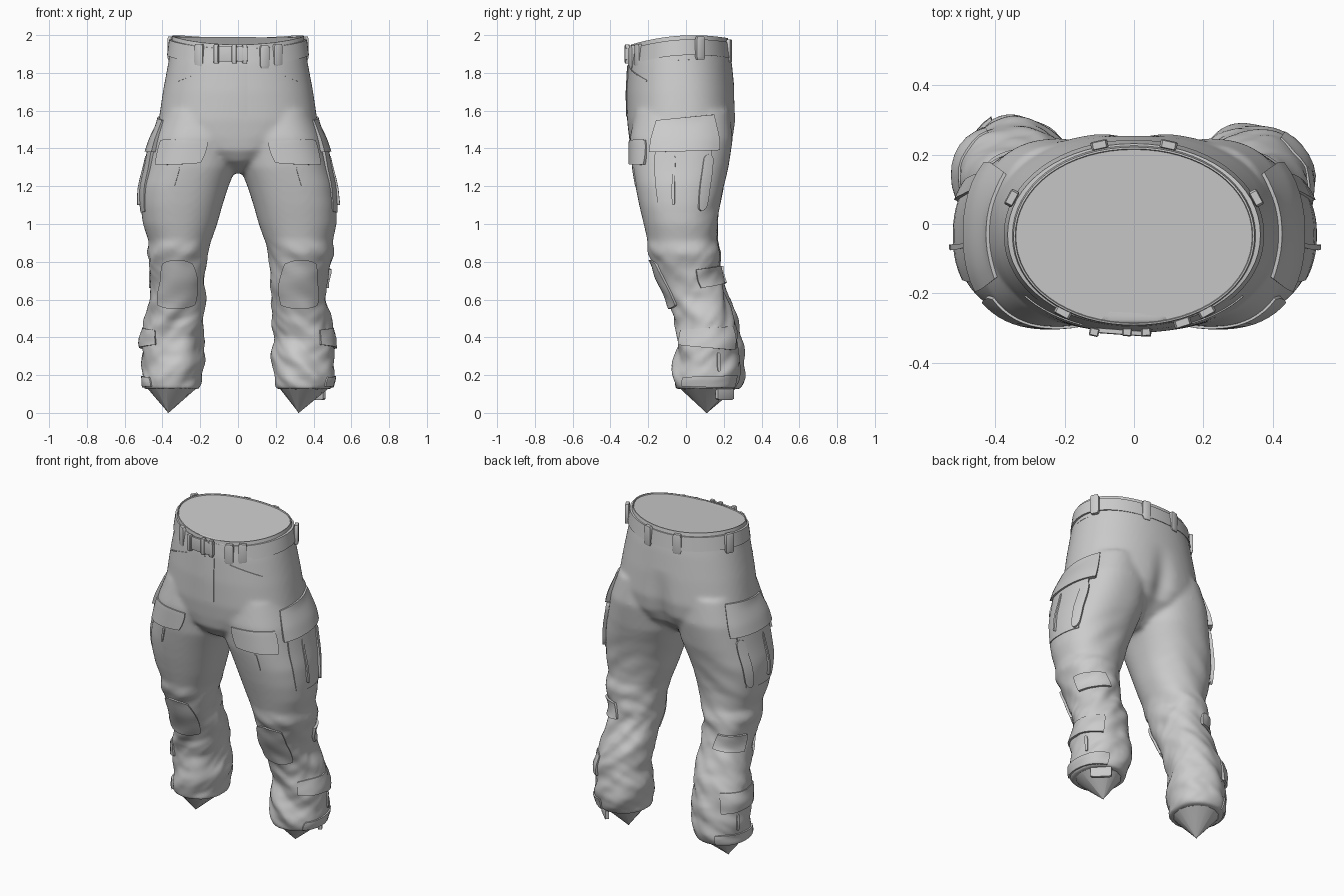
import bpy, bmesh, math
from mathutils import Vector, noise
from mathutils.bvhtree import BVHTree

if "Cube" in bpy.data.objects:
    bpy.data.objects.remove(bpy.data.objects["Cube"])

grey = bpy.data.materials.new("grey cloth")
grey.diffuse_color = (0.6, 0.6, 0.6, 1)
grey.use_nodes = True
grey.node_tree.nodes["Principled BSDF"].inputs["Base Color"].default_value = grey.diffuse_color


def finish(bm, name, angle=35):
    bmesh.ops.recalc_face_normals(bm, faces=bm.faces)
    me = bpy.data.meshes.new(name)
    bm.to_mesh(me)
    bm.free()
    ob = bpy.data.objects.new(name, me)
    bpy.context.collection.objects.link(ob)
    me.materials.append(grey)
    bpy.ops.object.select_all(action='DESELECT')
    ob.select_set(True)
    bpy.context.view_layer.objects.active = ob
    bpy.ops.object.shade_smooth_by_angle(angle=math.radians(angle))
    return ob


def dip(y):
    """The waist sits lower at the front."""
    return -.45 * (y - .04) ** 2


def ring(z, x0, x1, y0, y1, e=2.3, n=48, waist=False):
    """Superellipse cross-section."""
    pts = []
    for i in range(n):
        a = 2 * math.pi * i / n
        c, s = math.cos(a), math.sin(a)
        x = (x0 + x1) / 2 + (x1 - x0) / 2 * math.copysign(abs(c) ** (2 / e), c)
        y = (y0 + y1) / 2 + (y1 - y0) / 2 * math.copysign(abs(s) ** (2 / e), s)
        pts.append(Vector((x, y, z + (dip(y) if waist else 0))))
    return pts


def loft(bm, rings, caps=True, closed=False):
    loops = [[bm.verts.new(p) for p in r] for r in rings]
    pairs = list(zip(loops, loops[1:])) + ([(loops[-1], loops[0])] if closed else [])
    for a, b in pairs:
        for i in range(len(a)):
            j = (i + 1) % len(a)
            bm.faces.new((a[i], a[j], b[j], b[i]))
    if caps:
        bm.faces.new(loops[0])
        bm.faces.new(loops[-1])


# leg sections: z, inner x, outer x, front y, back y
LEG = [(1.60, .02, .395, -.27, .23), (1.45, -.01, .452, -.298, .248), (1.3, .01, .486, -.286, .225),
       (1.2, .05, .513, -.268, .20), (1.1, .082, .52, -.248, .18), (1.0, .11, .513, -.224, .168),
       (.9, .145, .485, -.20, .165), (.86, .155, .497, -.207, .182), (.8, .168, .49, -.175, .178),
       (.7, .172, .46, -.143, .19), (.6, .176, .472, -.093, .225), (.5, .178, .493, -.054, .26),
       (.4, .184, .514, -.034, .275), (.3, .176, .508, -.052, .292), (.2, .186, .508, -.062, .298),
       (.125, .20, .50, -.048, .268)]
# hip sections: z, half width, front y, back y, squareness
HIP = [(1.95, .352, -.292, .227, 2.1), (1.85, .37, -.306, .243, 2.15), (1.7, .398, -.314, .258, 2.2),
       (1.55, .42, -.312, .266, 2.3), (1.46, .41, -.302, .255, 2.3), (1.39, .31, -.29, .22, 2.2),
       (1.33, .17, -.25, .15, 2), (1.27, .05, -.14, .07, 2)]


def section(z, s):
    """Leg extents at a height; the two legs lean slightly differently."""
    for a, b in zip(LEG, LEG[1:]):
        if z >= b[0]:
            t = (z - b[0]) / (a[0] - b[0])
            x0, x1, f, k = [q + (p - q) * t for p, q in zip(a[1:], b[1:])]
            break
    else:
        x0, x1, f, k = LEG[-1][1:]
    d = (.02 if s < 0 else -.008) * min(1, max(0, (1 - z) / .7))
    x1 += s * .016 * max(0, 1 - abs(z - .88) / .28)
    return x0, x1, f + d, k + d


# trouser body: hips and both legs fused
bm = bmesh.new()
loft(bm, [ring(z, -h, h, f, b, e, 64) for z, h, f, b, e in HIP])
for s in (1, -1):
    rs = []
    for k in range(50):
        z = 1.6 - (1.6 - .125) * k / 49
        e = 2.1 + .25 * min(1, max(0, (z - .9) / .3))
        rs.append([Vector((p.x * s, p.y, p.z)) for p in ring(z, *section(z, s), e)])
    loft(bm, rs)
body = finish(bm, "trouser_body")
m = body.modifiers.new("fuse", 'REMESH')
m.mode, m.voxel_size, m.use_smooth_shade = 'VOXEL', 0.013, True
m = body.modifiers.new("soften", 'SMOOTH')
m.iterations, m.factor = 9, 0.5
bpy.ops.object.modifier_apply(modifier="fuse")
bpy.ops.object.modifier_apply(modifier="soften")

# cloth folds and seat cleft
me = body.data
normals = [v.normal.copy() for v in me.vertices]
for v, n in zip(me.vertices, normals):
    x, y, z = v.co
    s = 1 if x > 0 else -1
    x0, x1, f, b = section(z, s)
    a = math.atan2(y - (f + b) / 2, abs(x) - (x0 + x1) / 2)
    low = min(1, max(0, (.93 - z) / .12)) * min(1, max(0, (z - .12) / .05))
    c, sn = math.cos(a), math.sin(a)
    w = noise.noise(Vector((c + 5 * s, sn, z * 10 + 1.5 * c)))
    w += .3 * noise.noise(Vector((c * 1.5 + 9 * s, sn * 1.5, z * 20 - 3 * sn)))
    mid = max(0, 1 - abs(z - 1.02) / .3) * max(0, sn)
    pad = 1 - .9 * max(0, -sn) * max(0, 1 - abs(z - .68) / .18)
    d = .018 * low * w * pad + .007 * mid * w
    v.co += Vector((n.x, n.y, n.z * .3)) * d
    if y > 0 and 1.2 < z < 1.75:
        v.co.y -= .03 * math.exp(-(x / .06) ** 2) * max(0, 1 - abs(z - 1.45) / .28)
me.materials.clear()
me.materials.append(grey)
bpy.ops.object.shade_smooth_by_angle(angle=math.radians(50))
bm = bmesh.new()
bm.from_mesh(me)
tree = BVHTree.FromBMesh(bm)
bm.free()


def patch(name, corners, thick, rnd=0.0, n=12, upper=None):
    """Cloth panel on the leg; corners are (angle, z): 0 outward, -90 front, 90 back.
    Thickness runs from thick at the lower edge to upper at the top edge."""
    upper = thick if upper is None else upper
    for s in (1, -1):
        bm = bmesh.new()
        top, low = {}, {}
        (a0, z0), (a1, z1), (a2, z2), (a3, z3) = corners
        for i in range(n + 1):
            for j in range(n + 1):
                u, v = 2 * i / n - 1, 2 * j / n - 1
                p = u * (1 - rnd + rnd * math.sqrt(1 - v * v / 2))
                q = v * (1 - rnd + rnd * math.sqrt(1 - u * u / 2))
                p, q = (p + 1) / 2, (q + 1) / 2
                w = ((1 - p) * (1 - q), p * (1 - q), p * q, (1 - p) * q)
                a = math.radians(w[0] * a0 + w[1] * a1 + w[2] * a2 + w[3] * a3)
                z = w[0] * z0 + w[1] * z1 + w[2] * z2 + w[3] * z3
                x0, x1, f, b = section(z, s)
                c = Vector((s * (x0 + x1) / 2, (f + b) / 2, z))
                d = Vector((s * math.cos(a), math.sin(a), 0))
                hit = tree.ray_cast(c + d * .6, -d)[0] or c + d * .15
                top[i, j] = bm.verts.new(hit + d * (thick + (upper - thick) * q))
                if i in (0, n) or j in (0, n):
                    low[i, j] = bm.verts.new(hit - d * .008)
        for i in range(n):
            for j in range(n):
                bm.faces.new((top[i, j], top[i + 1, j], top[i + 1, j + 1], top[i, j + 1]))
            for e in (0, n):
                bm.faces.new((top[i, e], top[i + 1, e], low[i + 1, e], low[i, e]))
                bm.faces.new((top[e, i], top[e, i + 1], low[e, i + 1], low[e, i]))
        finish(bm, name + ("_right" if s > 0 else "_left"), 50)


# pockets
patch("front_pocket_flap", [(-101, 1.32), (-44, 1.31), (-44, 1.45), (-105, 1.44)], .018, .2, upper=.007)
patch("front_pocket_pleat", [(-77, 1.2), (-75, 1.2), (-73, 1.3), (-77, 1.3)], .006, .4, 4)
patch("cargo_pocket", [(-30, 1.06), (36, 1.06), (38, 1.42), (-32, 1.42)], .005, .12, upper=.018)
patch("cargo_pleat", [(-10, 1.10), (-6, 1.10), (-6, 1.36), (-9, 1.36)], .02, .3, 6)
patch("cargo_side_tube", [(24, 1.06), (38, 1.08), (40, 1.37), (27, 1.37)], .02, .5, 8)
patch("cargo_flap", [(-37, 1.38), (46, 1.39), (46, 1.58), (-36, 1.55)], .028, .03, upper=.01)
patch("calf_pocket_flap", [(-60, .36), (58, .33), (62, .46), (-58, .44)], .014, .1, upper=.006)
patch("calf_pleat", [(20, .22), (26, .22), (24, .32), (18, .32)], .008, .4, 6)

# knee pads and straps
patch("knee_pad", [(-134, .55), (-46, .55), (-60, .81), (-120, .81)], .014, .55, upper=.014)
patch("knee_strap", [(15, .66), (85, .69), (80, .78), (15, .76)], .015, .1)
patch("hem_strap", [(-50, .14), (70, .13), (70, .20), (-45, .19)], .01, .1)

# slanted pocket seams and fly
patch("slash_seam", [(-58, 1.755), (-98, 1.815), (-98, 1.82), (-58, 1.762)], .004, 0, 8)
bm = bmesh.new()
rows = []
for k in range(9):
    z = 1.57 + .27 * k / 8
    row = []
    for x, o in ((-.012, -.01), (-.012, .006), (.02, .006), (.05, .003), (.055, -.01)):
        h = tree.ray_cast(Vector((x, -1, z)), Vector((0, 1, 0)))[0]
        row.append(bm.verts.new((x, h.y - o, z)))
    rows.append(row)
for a, b in zip(rows, rows[1:]):
    for i in range(4):
        bm.faces.new((a[i], a[i + 1], b[i + 1], b[i]))
finish(bm, "fly")

# closed pointed leg ends
for s, tip in ((1, .32), (-1, -.37)):
    x0, x1, f, b = section(.12, s)
    bm = bmesh.new()
    r = ring(.13, x0 + .02, x1 - .02, f + .02, b - .02, 2, 14)
    loft(bm, [[Vector((p.x * s, p.y, p.z)) for p in r],
              [Vector((tip + .002 * math.cos(i), .11 + .002 * math.sin(i), 0)) for i in range(14)]])
    finish(bm, "leg_end_" + ("right" if s > 0 else "left"), 25)

# waistband and belt
bm = bmesh.new()
loft(bm, [ring(z, -h, h, f, b, 2.05, 64, True) for z, h, f, b in (
    (1.87, -.368, -.304, .24), (1.96, -.354, -.296, .23), (1.999, -.348, -.292, .222),
    (1.999, -.343, -.287, .217), (1.992, -.341, -.285, .215))])
finish(bm, "waistband")
bm = bmesh.new()
loft(bm, [ring(z, -h, h, -h + .07, h - .133, 2.05, 64, True)
          for z, h in ((1.895, .355), (1.895, .376), (1.978, .365), (1.978, .345))], False, True)
finish(bm, "belt")


def block(name, x, y, z, w, d, h):
    """Small box turned to face outward."""
    bm = bmesh.new()
    bmesh.ops.create_cube(bm, size=1)
    bmesh.ops.bevel(bm, geom=bm.edges[:], offset=.12, segments=1, affect='EDGES')
    for v in bm.verts:
        v.co = Vector((v.co.x * w, v.co.y * d, v.co.z * h))
    ob = finish(bm, name)
    ob.location = (x, y, z)
    ob.rotation_euler.z = math.atan2((y + .035) / .075, x / .13) + math.pi / 2


# belt loops, buckle and hem tab
for i, (x, y) in enumerate([(-.205, -.255), (.14, -.285), (.21, -.253), (-.353, .075), (.353, .075),
                            (-.1, .228), (.1, .228)]):
    block("belt_loop_%d" % (i + 1), x, y, 1.932 + dip(y), .05, .026, .12)
block("buckle_plate", -.035, -.312, 1.9, .17, .016, .08)
for x in (-.115, -.02, .035):
    block("buckle_bar", x, -.312, 1.9, .028, .024, .1)
block("hem_tab", .415, .205, .1, .12, .025, .065)
